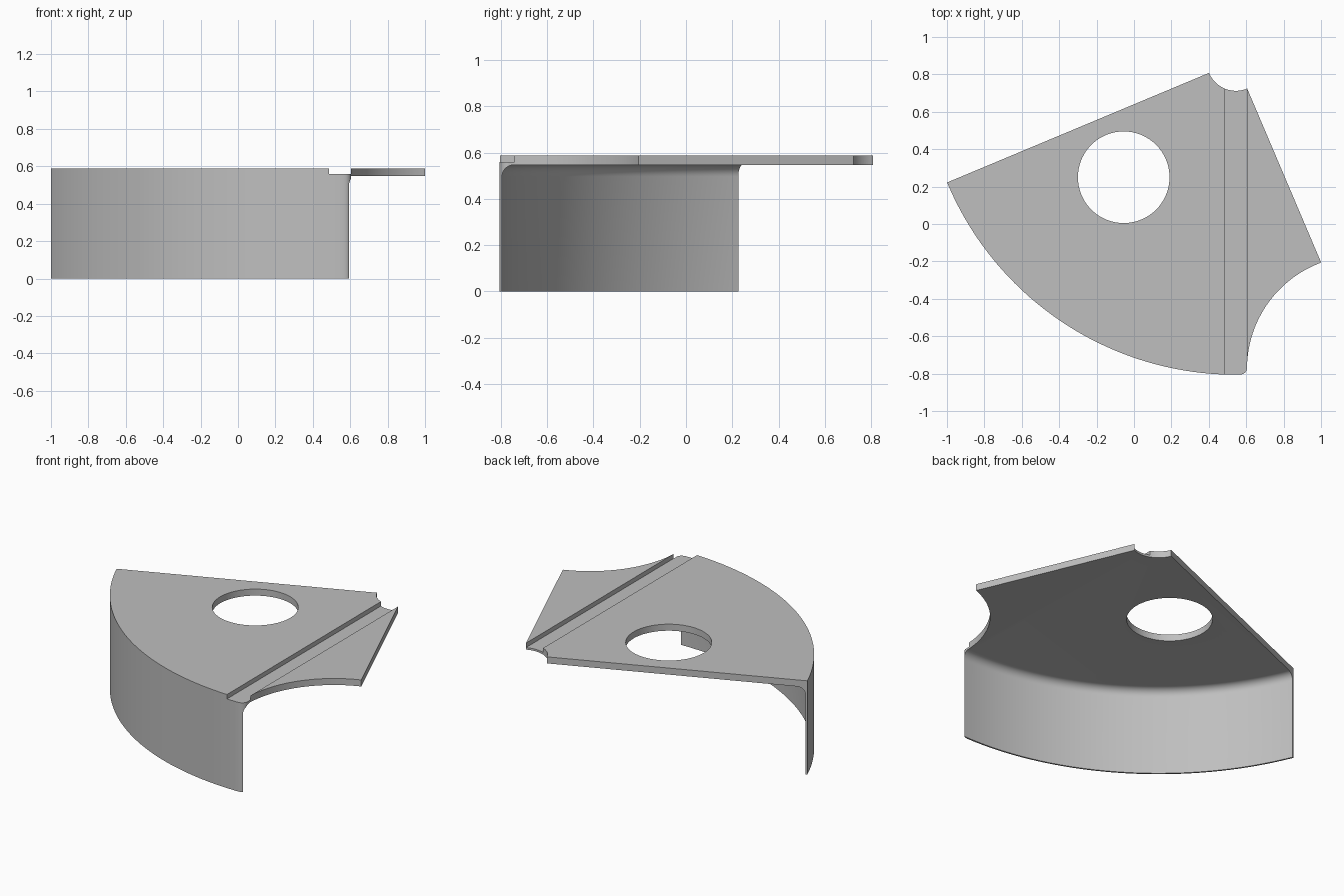
import bpy
import bmesh
from math import sin, cos, radians, pi

if "Cube" in bpy.data.objects:
    bpy.data.objects.remove(bpy.data.objects["Cube"], do_unlink=True)

TOP, PLATE_BOTTOM, GROOVE_FLOOR = 0.588, 0.547, 0.56
PIVOT = (0.545, 0.868)      # common centre of the sector arcs
OUTER, WALL, FILLET = 1.674, 0.01, 0.05

grey = bpy.data.materials.new("plain grey")
grey.use_nodes = True
colour = (0.52, 0.52, 0.52, 1)
grey.diffuse_color = colour
grey.node_tree.nodes["Principled BSDF"].inputs["Base Color"].default_value = colour


def arc(centre, radius, start, end, steps):
    angles = [radians(start + (end - start) * i / steps) for i in range(steps + 1)]
    return [(centre[0] + radius * cos(a), centre[1] + radius * sin(a)) for a in angles]


def make_object(name, bm):
    bmesh.ops.recalc_face_normals(bm, faces=bm.faces)
    mesh = bpy.data.meshes.new(name)
    bm.to_mesh(mesh)
    bm.free()
    mesh.materials.append(grey)
    obj = bpy.data.objects.new(name, mesh)
    bpy.context.collection.objects.link(obj)
    return obj


def prism(name, outline, low, high):
    bm = bmesh.new()
    base = bm.faces.new([bm.verts.new((x, y, low)) for x, y in outline])
    new = bmesh.ops.extrude_face_region(bm, geom=[base])["geom"]
    moved = [v for v in new if isinstance(v, bmesh.types.BMVert)]
    bmesh.ops.translate(bm, verts=moved, vec=(0, 0, high - low))
    return make_object(name, bm)


def lathe(name, profile, centre, steps):
    bm = bmesh.new()
    verts = [bm.verts.new((centre[0] + r, centre[1], z)) for r, z in profile]
    edges = [bm.edges.new(pair) for pair in zip(verts, verts[1:])]
    bmesh.ops.spin(bm, geom=verts + edges, cent=(*centre, 0), axis=(0, 0, 1),
                   angle=2 * pi, steps=steps, use_duplicate=False)
    bmesh.ops.remove_doubles(bm, verts=bm.verts, dist=0.0001)
    return make_object(name, bm)


# Sector outline: outer arc, rounded corner, concave bite, pivot notch
outline = arc(PIVOT, OUTER, 202.7, 270.7, 64)
outline += arc((0.567, -0.767), 0.038, 275, 358, 8)
outline += arc((1.21, -0.775), 0.606, 179, 110.2, 32)
outline += arc(PIVOT, 0.156, 292.7, 202.7, 20)
cover = prism("sector_cover", outline, 0, TOP)

# Hollow under the plate, leaving a thin skirt with an inner fillet
inner = OUTER - WALL
profile = [(0, -0.2), (inner, -0.2)]
profile += arc((inner - FILLET, PLATE_BOTTOM - FILLET), FILLET, 0, 90, 8)
profile += [(0, PLATE_BOTTOM)]
hollow = lathe("hollow_cutter", profile, PIVOT, 256)

# Round opening and straight groove
hole = prism("hole_cutter", arc((-0.055, 0.25), 0.245, 0, 355, 71), 0.3, 0.9)
groove = prism("groove_cutter", [(0.487, -1), (0.605, -1), (0.605, 1), (0.487, 1)],
               GROOVE_FLOOR, 0.9)

for cutter in (hollow, hole, groove):
    cut = cover.modifiers.new(cutter.name, "BOOLEAN")
    cut.operation = "DIFFERENCE"
    cut.solver = "EXACT"
    cut.object = cutter

# Apply the cuts and remove the cutters
bpy.context.view_layer.objects.active = cover
cover.select_set(True)
for cutter in (hollow, hole, groove):
    bpy.ops.object.modifier_apply(modifier=cutter.name)
    bpy.data.objects.remove(cutter, do_unlink=True)
bpy.ops.object.shade_smooth_by_angle(angle=radians(30))
